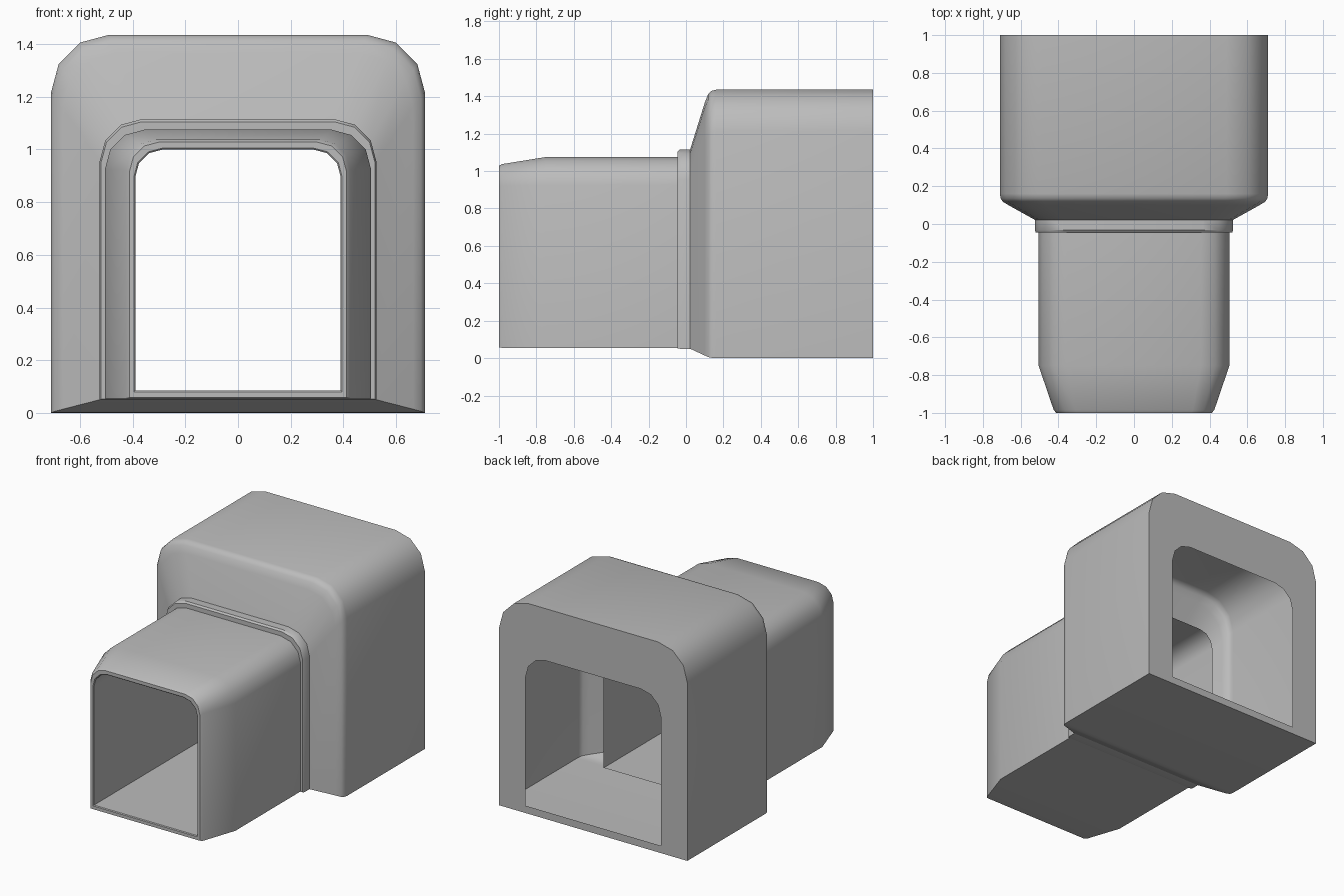
import bpy, bmesh, math

cube = bpy.data.objects.get("Cube")
if cube:
    bpy.data.objects.remove(cube, do_unlink=True)

grey = bpy.data.materials.new("plain grey")
grey.use_nodes = True
COLOUR = (0.5, 0.5, 0.5, 1)
grey.diffuse_color = COLOUR
grey.node_tree.nodes["Principled BSDF"].inputs["Base Color"].default_value = COLOUR


def arch(y, w, z0, z1, r):
    """Section with square feet and two rounded top corners."""
    right = [(w, y, z0)]
    for i in range(4):
        a = math.radians(30 * i)
        right.append((w - r + r * math.cos(a), y, z1 - r + r * math.sin(a)))
    return right + [(-x, yy, z) for x, yy, z in reversed(right)]


def loft(name, sections):
    """Skin a run of arch sections into an open shell."""
    bm = bmesh.new()
    rings = [[bm.verts.new(p) for p in arch(*s)] for s in sections]
    n = len(rings[0])
    for a, b in zip(rings, rings[1:]):
        for i in range(n):
            j = (i + 1) % n
            bm.faces.new((a[i], b[i], b[j], a[j]))
    mesh = bpy.data.meshes.new(name)
    bm.to_mesh(mesh)
    bm.free()
    mesh.materials.append(grey)
    obj = bpy.data.objects.new(name, mesh)
    bpy.context.collection.objects.link(obj)
    bpy.ops.object.select_all(action='DESELECT')
    obj.select_set(True)
    bpy.context.view_layer.objects.active = obj
    bpy.ops.object.shade_smooth_by_angle(angle=math.radians(35))
    return obj


# Each section: y, half width, bottom, top, corner radius
# Straight inner sleeve, rounded lip, then the tapered plug
loft("plug_tube", [
    (0.33, 0.39, 0.085, 1.0, 0.105),
    (-0.995, 0.39, 0.085, 1.0, 0.105),
    (-1.0, 0.395, 0.08, 1.005, 0.108),
    (-1.0, 0.412, 0.058, 1.028, 0.112),
    (-0.985, 0.425, 0.055, 1.037, 0.115),
    (-0.75, 0.505, 0.055, 1.075, 0.15),
    (-0.045, 0.505, 0.055, 1.075, 0.15),
])

# Raised band between plug and socket
loft("collar", [
    (-0.045, 0.505, 0.055, 1.075, 0.15),
    (-0.045, 0.52, 0.052, 1.105, 0.155),
    (-0.033, 0.525, 0.05, 1.115, 0.16),
    (0.022, 0.525, 0.05, 1.115, 0.16),
])

# Flared shoulder, socket body and back frame around the opening
loft("socket_shell", [
    (0.022, 0.525, 0.05, 1.115, 0.16),
    (0.1, 0.665, 0.014, 1.365, 0.205),
    (0.118, 0.695, 0.006, 1.41, 0.215),
    (0.135, 0.706, 0.002, 1.428, 0.22),
    (0.16, 0.71, 0.0, 1.435, 0.22),
    (1.0, 0.71, 0.0, 1.435, 0.22),
    (1.0, 0.51, 0.05, 1.08, 0.15),
])
